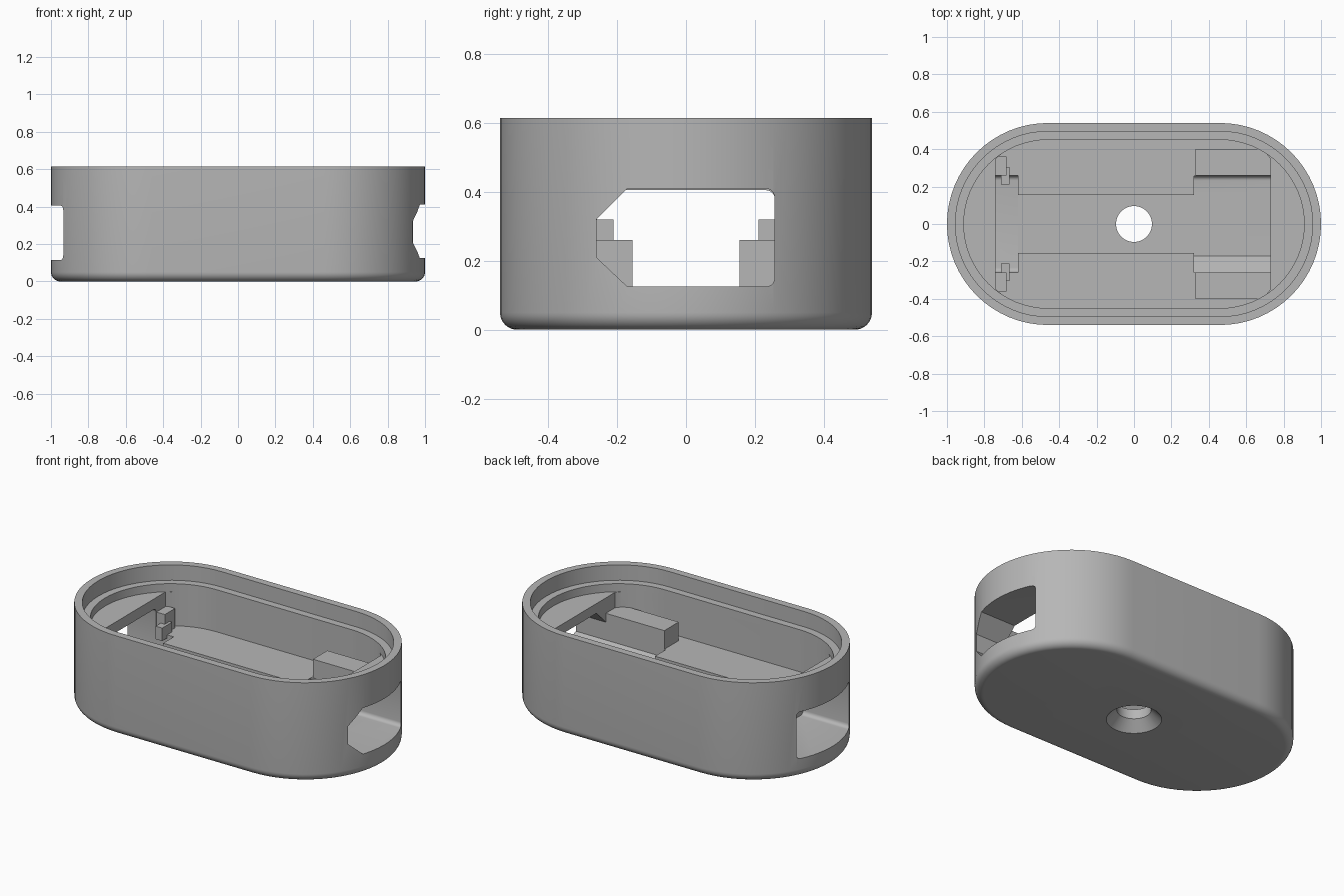
import bpy, bmesh
from math import sin, cos, pi, radians

cube = bpy.data.objects.get("Cube")
if cube:
    bpy.data.objects.remove(cube, do_unlink=True)

grey = bpy.data.materials.new("matte grey")
grey.use_nodes = True
grey.diffuse_color = (0.47, 0.47, 0.47, 1)
grey.node_tree.nodes["Principled BSDF"].inputs["Base Color"].default_value = grey.diffuse_color

CENTRE = 0.46   # x of the centre of each rounded end
WALL_R = 0.54   # outer end radius
HEIGHT = 0.615


def loft(name, rings):
    """Solid skinned through equal-length rings, capped at both ends."""
    bm = bmesh.new()
    loops = [[bm.verts.new(p) for p in ring] for ring in rings]
    n = len(loops[0])
    for a, b in zip(loops, loops[1:]):
        for i in range(n):
            j = (i + 1) % n
            bm.faces.new((a[i], a[j], b[j], b[i]))
    bm.faces.new(loops[0][::-1])
    bm.faces.new(loops[-1])
    bmesh.ops.recalc_face_normals(bm, faces=bm.faces)
    mesh = bpy.data.meshes.new(name)
    bm.to_mesh(mesh)
    bm.free()
    mesh.materials.append(grey)
    obj = bpy.data.objects.new(name, mesh)
    bpy.context.collection.objects.link(obj)
    return obj


def stadium(r, z, left=-2, right=2, steps=32):
    pts = []
    for side in (1, -1):
        for i in range(steps + 1):
            a = -pi / 2 + pi * i / steps
            x = side * (CENTRE + r * cos(a))
            pts.append((min(max(x, left), right), side * r * sin(a), z))
    return pts


def circle(r, z, steps=48):
    return [(r * cos(2 * pi * i / steps), r * sin(2 * pi * i / steps), z) for i in range(steps)]


def box(name, x0, x1, y0, y1, z0, z1):
    return loft(name, [[(x0, y0, z), (x1, y0, z), (x1, y1, z), (x0, y1, z)] for z in (z0, z1)])


def port(name, x0, x1, outline):
    return loft(name, [[(x, y, z) for y, z in outline] for x in (x0, x1)])


def rounded(y, z, sy, sz, r=0.025, steps=5):
    """Quarter arc tucked inside the corner (y, z); sy, sz point outwards."""
    arc = [(y + sy * r * (cos(a) - 1), z + sz * r * (sin(a) - 1))
           for a in (pi / 2 * i / steps for i in range(steps + 1))]
    return arc if sy * sz > 0 else arc[::-1]


# Outer body with a rounded bottom edge
FILLET = 0.05
rings = []
for i in range(9):
    a = pi / 2 * i / 8
    rings.append(stadium(WALL_R - FILLET * (1 - sin(a)), FILLET * (1 - cos(a))))
rings.append(stadium(WALL_R, HEIGHT))
body = loft("case_body", rings)

# Cutters: lid lip, cavity, cable channel, end ports and screw hole
wide_port = [p for c in ((1, 1), (-1, 1), (-1, -1), (1, -1))
             for p in rounded(0.258 * c[0], 0.405 if c[1] > 0 else 0.115, *c)]
chamfered_port = (rounded(0.257, 0.41, 1, 1)
                  + [(-0.17, 0.41), (-0.26, 0.32), (-0.26, 0.21), (-0.17, 0.125)]
                  + rounded(0.257, 0.125, 1, -1))
cutters = [
    loft("lip_cutter", [stadium(0.495, z) for z in (0.52, 0.7)]),
    loft("ledge_cutter", [stadium(0.45, z) for z in (0.47, 0.6)]),
    loft("cavity_cutter", [stadium(0.45, z, -0.74, 0.73) for z in (0.26, 0.5)]),
    box("channel_cutter", -0.68, 0.5, -0.155, 0.155, 0.12, 0.35),
    port("left_port_cutter", 0.32, 1.2, chamfered_port),
    port("right_port_cutter", -1.2, -0.62, wide_port),
    loft("bore_cutter", [circle(0.096, z) for z in (-0.1, 0.3)]),
    loft("countersink_cutter", [circle(0.175, -0.02), circle(0.096, 0.06)]),
]
bpy.context.view_layer.objects.active = body
for cutter in cutters:
    cutter.hide_render = True
    mod = body.modifiers.new(cutter.name, "BOOLEAN")
    mod.operation = "DIFFERENCE"
    mod.solver = "EXACT"
    mod.object = cutter
    bpy.ops.object.modifier_apply(modifier=mod.name)
    bpy.data.objects.remove(cutter, do_unlink=True)

# Retaining blocks, posts and clips, mirrored front to back
for side, word in ((1, "back"), (-1, "front")):
    def pair(name, x0, x1, near, far, z1):
        y0, y1 = sorted((side * near, side * far))
        box(f"{word}_{name}", x0, x1, y0, y1, 0.24, z1)
    pair("retaining_block", 0.33, 0.735, 0.26, 0.4, 0.375)
    pair("end_post", -0.745, -0.682, 0.26, 0.36, 0.38)
    pair("clip", -0.71, -0.665, 0.21, 0.305, 0.32)

# Smooth walls with crisp edges
bpy.ops.object.select_all(action="DESELECT")
body.select_set(True)
bpy.context.view_layer.objects.active = body
bpy.ops.object.shade_smooth_by_angle(angle=radians(30))
